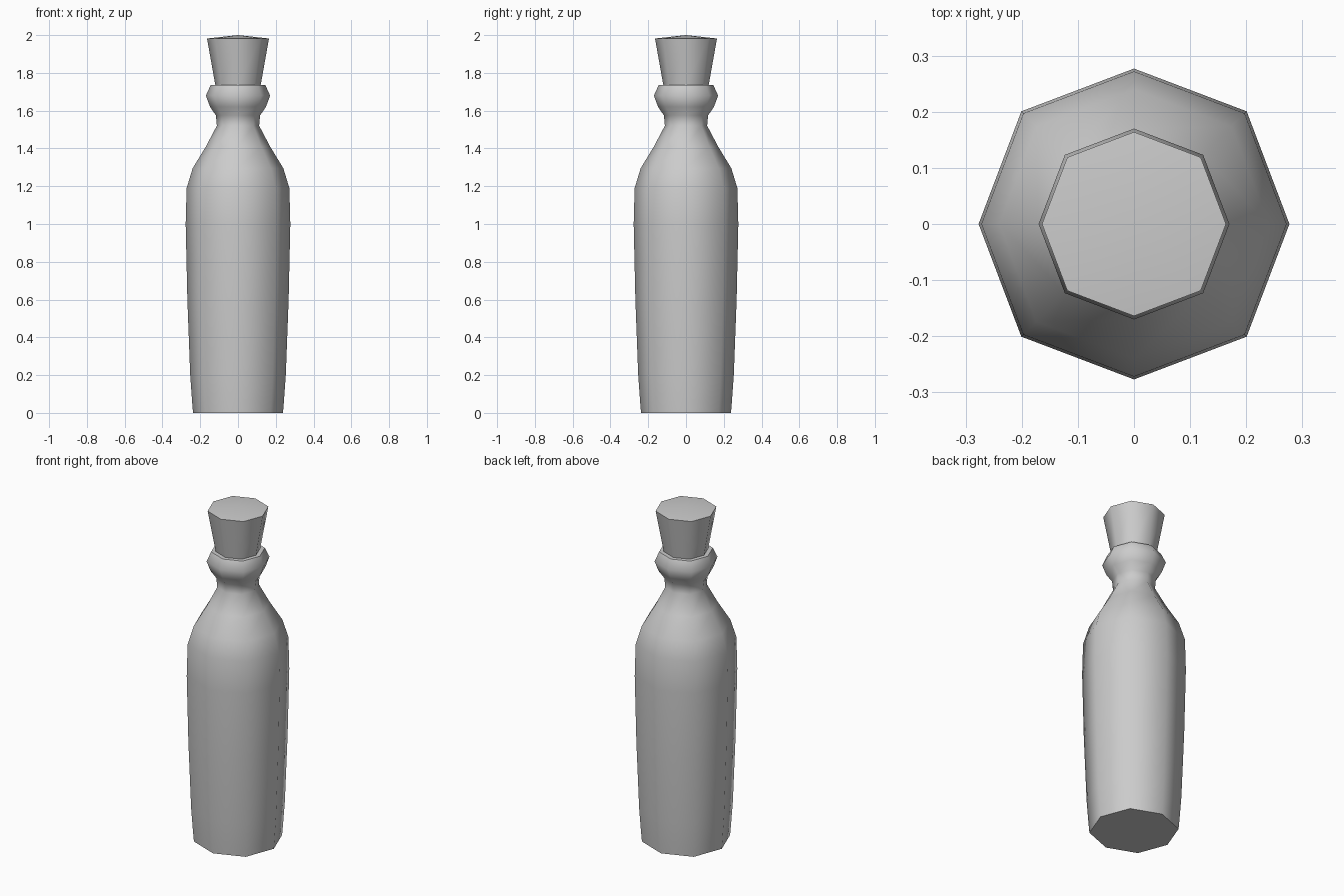
import bpy, bmesh, math

if "Cube" in bpy.data.objects:
    bpy.data.objects.remove(bpy.data.objects["Cube"])

SIDES = 8


def lathe(name, profile):
    """Revolve (radius, z) points into a closed eight-sided solid."""
    bm = bmesh.new()
    rings = []
    for r, z in profile:
        if r == 0:
            rings.append([bm.verts.new((0, 0, z))])
            continue
        ring = []
        for i in range(SIDES):
            a = 2 * math.pi * i / SIDES
            k = r * (1.025 if i % 2 else 1.0)  # diagonal corners sit slightly wider
            ring.append(bm.verts.new((k * math.cos(a), k * math.sin(a), z)))
        rings.append(ring)
    for lo, hi in zip(rings, rings[1:]):
        for i in range(SIDES):
            j = (i + 1) % SIDES
            if len(hi) == 1:
                bm.faces.new((lo[i], lo[j], hi[0]))
            else:
                bm.faces.new((lo[i], lo[j], hi[j], hi[i]))
    bm.faces.new(rings[0][::-1])
    if len(rings[-1]) > 1:
        bm.faces.new(rings[-1])
    bmesh.ops.recalc_face_normals(bm, faces=bm.faces)
    mesh = bpy.data.meshes.new(name)
    bm.to_mesh(mesh)
    bm.free()
    obj = bpy.data.objects.new(name, mesh)
    bpy.context.collection.objects.link(obj)
    bpy.ops.object.select_all(action='DESELECT')
    obj.select_set(True)
    bpy.context.view_layer.objects.active = obj
    bpy.ops.object.shade_smooth_by_angle(angle=math.radians(60))
    return obj


# Bottle: body, shoulder, neck and rounded lip
lathe("bottle", [(0.238, 0), (0.243, 0.06), (0.253, 0.2), (0.268, 0.6),
                 (0.277, 1.0), (0.272, 1.19), (0.24, 1.295), (0.17, 1.41),
                 (0.112, 1.52), (0.117, 1.575), (0.148, 1.62),
                 (0.17, 1.68), (0.145, 1.735)])

# Tapered stopper with a slightly domed top
lathe("stopper", [(0.11, 1.68), (0.12, 1.735), (0.164, 1.982), (0, 2.0)])
